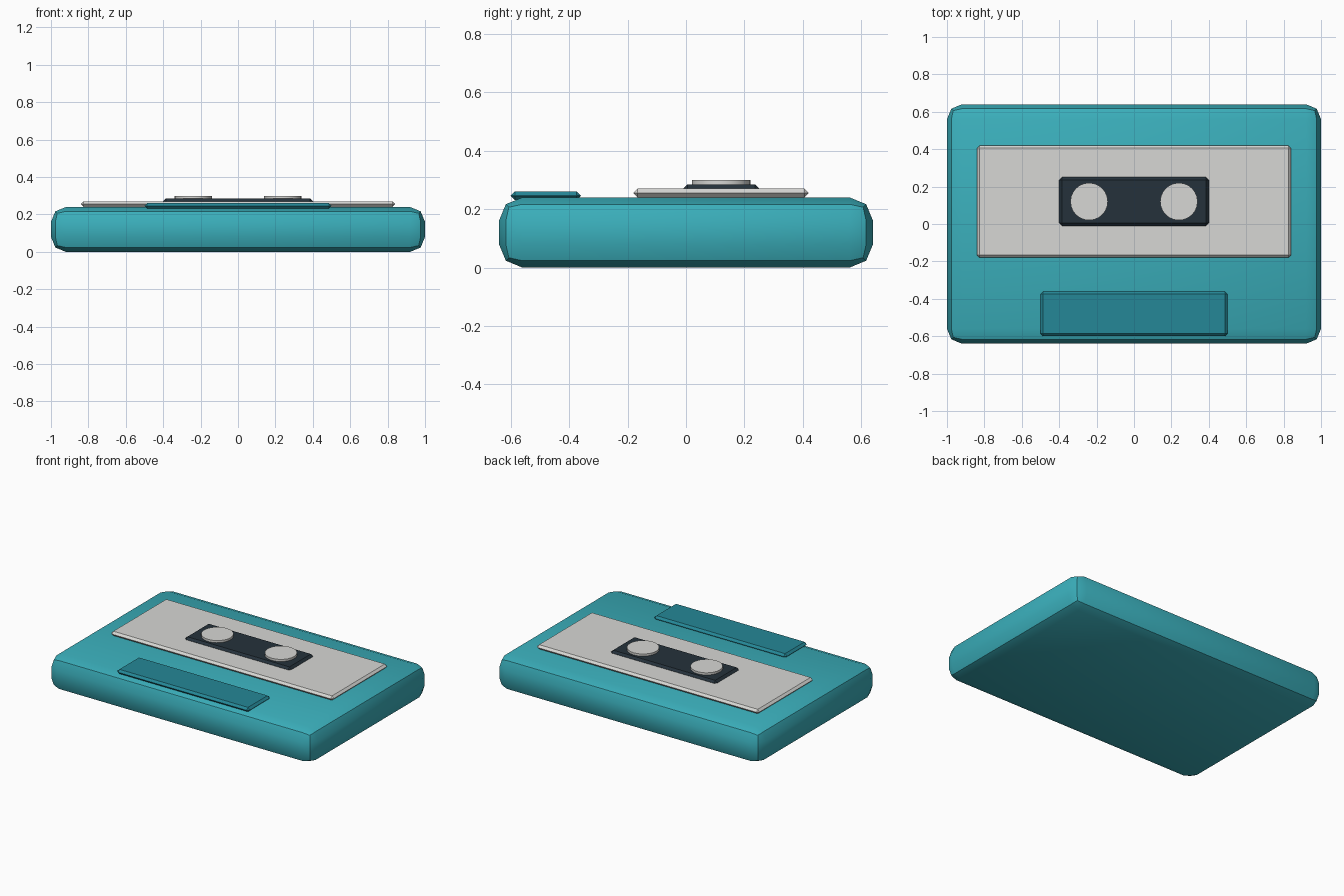
import bpy, math

if "Cube" in bpy.data.objects:
    bpy.data.objects.remove(bpy.data.objects["Cube"])


def material(name, rgb):
    m = bpy.data.materials.new(name)
    m.diffuse_color = (*rgb, 1.0)
    m.use_nodes = True
    m.node_tree.nodes["Principled BSDF"].inputs["Base Color"].default_value = m.diffuse_color
    return m


teal = material("teal", (0.043, 0.43, 0.50))
dark_teal = material("dark teal", (0.018, 0.245, 0.31))
light_grey = material("light grey", (0.68, 0.68, 0.66))
near_black = material("near black", (0.018, 0.031, 0.043))


def finish(obj, name, mat):
    obj.name = name
    obj.data.materials.append(mat)
    bpy.ops.object.shade_smooth_by_angle(angle=math.radians(30))


def slab(name, center, size, bevel, segments, mat):
    """Box with bevelled edges, bevel applied before smoothing by angle."""
    bpy.ops.mesh.primitive_cube_add(size=1, location=center)
    obj = bpy.context.object
    obj.scale = size
    bpy.ops.object.transform_apply(location=False, rotation=False, scale=True)
    mod = obj.modifiers.new("bevel", "BEVEL")
    mod.width = bevel
    mod.segments = segments
    bpy.ops.object.modifier_apply(modifier=mod.name)
    finish(obj, name, mat)


# Case with rounded edges
slab("case_body", (0, 0, 0.12), (2.0, 1.28, 0.24), 0.08, 2, teal)
# Label plate, tape window and raised front edge plate
slab("label_plate", (0, 0.12, 0.255), (1.68, 0.60, 0.03), 0.0145, 1, light_grey)
slab("tape_window", (0, 0.12, 0.27), (0.80, 0.26, 0.03), 0.0145, 1, near_black)
slab("front_tab", (0, -0.48, 0.246), (1.0, 0.24, 0.03), 0.0145, 1, dark_teal)

# Two reel hubs
for side, label in ((-1, "left"), (1, "right")):
    bpy.ops.mesh.primitive_cylinder_add(vertices=24, radius=0.1, depth=0.03,
                                        location=(side * 0.24, 0.12, 0.285))
    finish(bpy.context.object, "reel_hub_" + label, light_grey)
